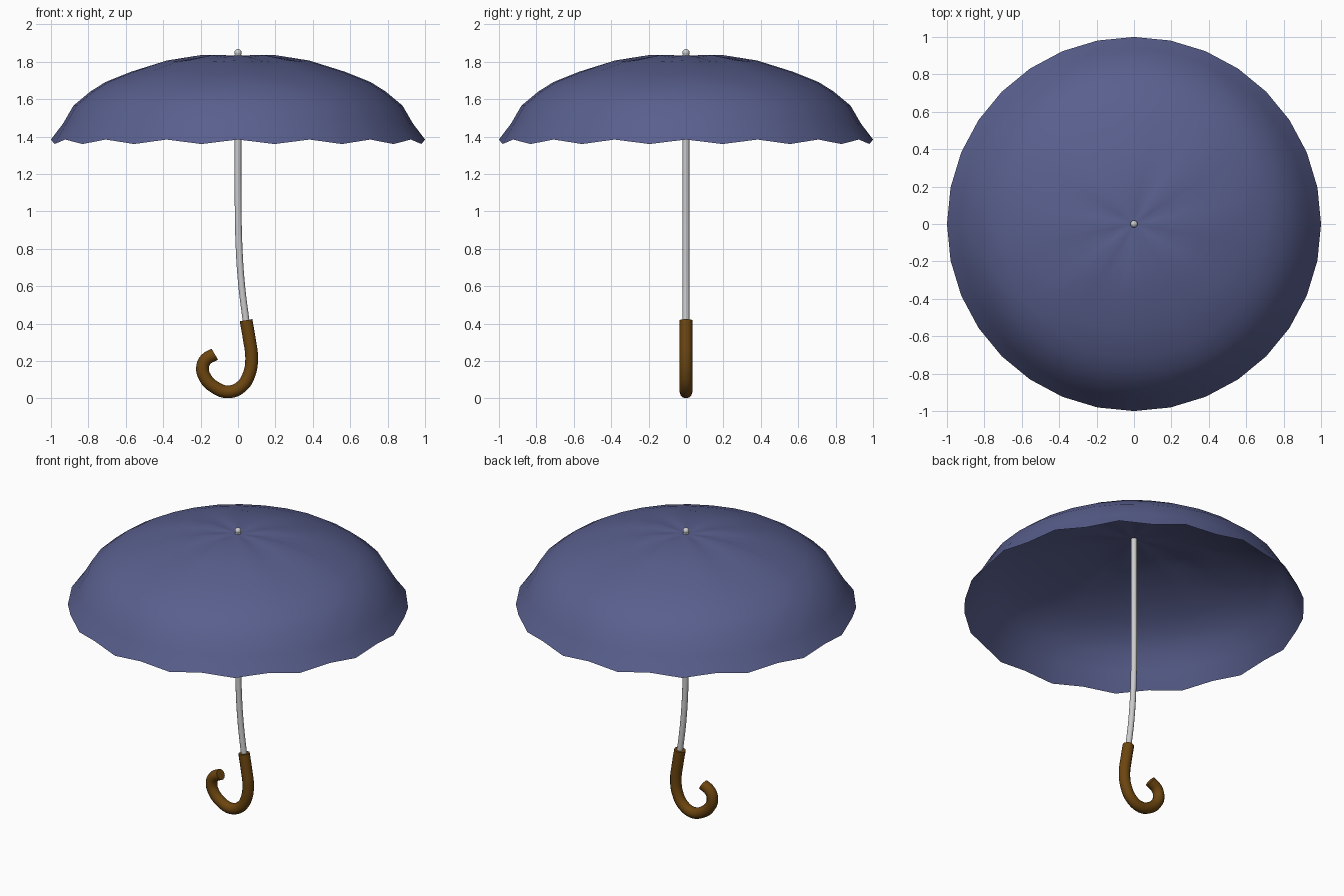
import bpy, bmesh
from math import sin, cos, pi

if "Cube" in bpy.data.objects:
    bpy.data.objects.remove(bpy.data.objects["Cube"])


def finish(obj, color=None, angle=60):
    if color:
        mat = bpy.data.materials.new(obj.name + "_colour")
        mat.diffuse_color = (*color, 1)
        mat.use_nodes = True
        mat.node_tree.nodes["Principled BSDF"].inputs["Base Color"].default_value = mat.diffuse_color
        obj.data.materials.append(mat)
    bpy.ops.object.select_all(action='DESELECT')
    obj.select_set(True)
    bpy.context.view_layer.objects.active = obj
    bpy.ops.object.shade_smooth_by_angle(angle=angle * pi / 180)
    return obj


def mesh_object(name, bm):
    bmesh.ops.recalc_face_normals(bm, faces=bm.faces)
    mesh = bpy.data.meshes.new(name)
    bm.to_mesh(mesh)
    bm.free()
    obj = bpy.data.objects.new(name, mesh)
    bpy.context.collection.objects.link(obj)
    return obj


def tube(name, path, radius, color=None):
    # smooth round bar along points in the y = 0 plane
    curve = bpy.data.curves.new(name + "_path", 'CURVE')
    curve.dimensions = '3D'
    curve.bevel_depth = radius
    curve.bevel_resolution = 4
    curve.resolution_u = 4
    curve.use_fill_caps = True
    spline = curve.splines.new('BEZIER')
    spline.bezier_points.add(len(path) - 1)
    for p, (x, z) in zip(spline.bezier_points, path):
        p.co = (x, 0, z)
        p.handle_left_type = p.handle_right_type = 'AUTO'
    obj = bpy.data.objects.new(name, curve)
    bpy.context.collection.objects.link(obj)
    bpy.ops.object.select_all(action='DESELECT')
    obj.select_set(True)
    bpy.context.view_layer.objects.active = obj
    bpy.ops.object.convert(target='MESH')
    return finish(bpy.context.object, color)


# Canopy: single cloth layer, 32 sides, scalloped rim, soft folds at the crown
SIDES = 32
profile = [(0.10, 1.832), (0.20, 1.830), (0.38, 1.803), (0.57, 1.745), (0.71, 1.69),
           (0.79, 1.64), (0.88, 1.565), (0.935, 1.47), (1.0, 1.372)]
bm = bmesh.new()
apex = bm.verts.new((0, 0, 1.832))
rings = []
for r, z in profile:
    ring = []
    for i in range(SIDES):
        a = 2 * pi * i / SIDES
        if r == 1.0:
            dz = 0.012 * (-1) ** i
        else:
            dz = 0.007 * cos(8 * a) * min(1, r / 0.2) * max(0, 1 - r / 0.8)
        ring.append(bm.verts.new((r * cos(a), r * sin(a), z + dz)))
    rings.append(ring)
for i in range(SIDES):
    j = (i + 1) % SIDES
    bm.faces.new((apex, rings[0][i], rings[0][j]))
    for inner, outer in zip(rings, rings[1:]):
        bm.faces.new((inner[i], outer[i], outer[j], inner[j]))
finish(mesh_object("canopy", bm), (0.10, 0.115, 0.27))

# Shaft: straight at the top, bending towards the handle
tube("shaft", [(0, 1.84), (0, 1.4), (0, 1.1), (0.006, 0.8), (0.02, 0.6), (0.045, 0.4)], 0.018)

# Finial on top of the canopy
bpy.ops.mesh.primitive_uv_sphere_add(segments=16, ring_count=8, radius=0.019,
                                     location=(0, 0, 1.849))
bpy.context.object.name = "finial"
finish(bpy.context.object)

# Hooked wooden handle
tube("handle", [(0.043, 0.418), (0.06, 0.32), (0.073, 0.215), (0.06, 0.13), (0.02, 0.065),
                (-0.05, 0.035), (-0.125, 0.06), (-0.175, 0.11), (-0.19, 0.163),
                (-0.172, 0.208), (-0.124, 0.236)], 0.034, (0.15, 0.06, 0.005))
